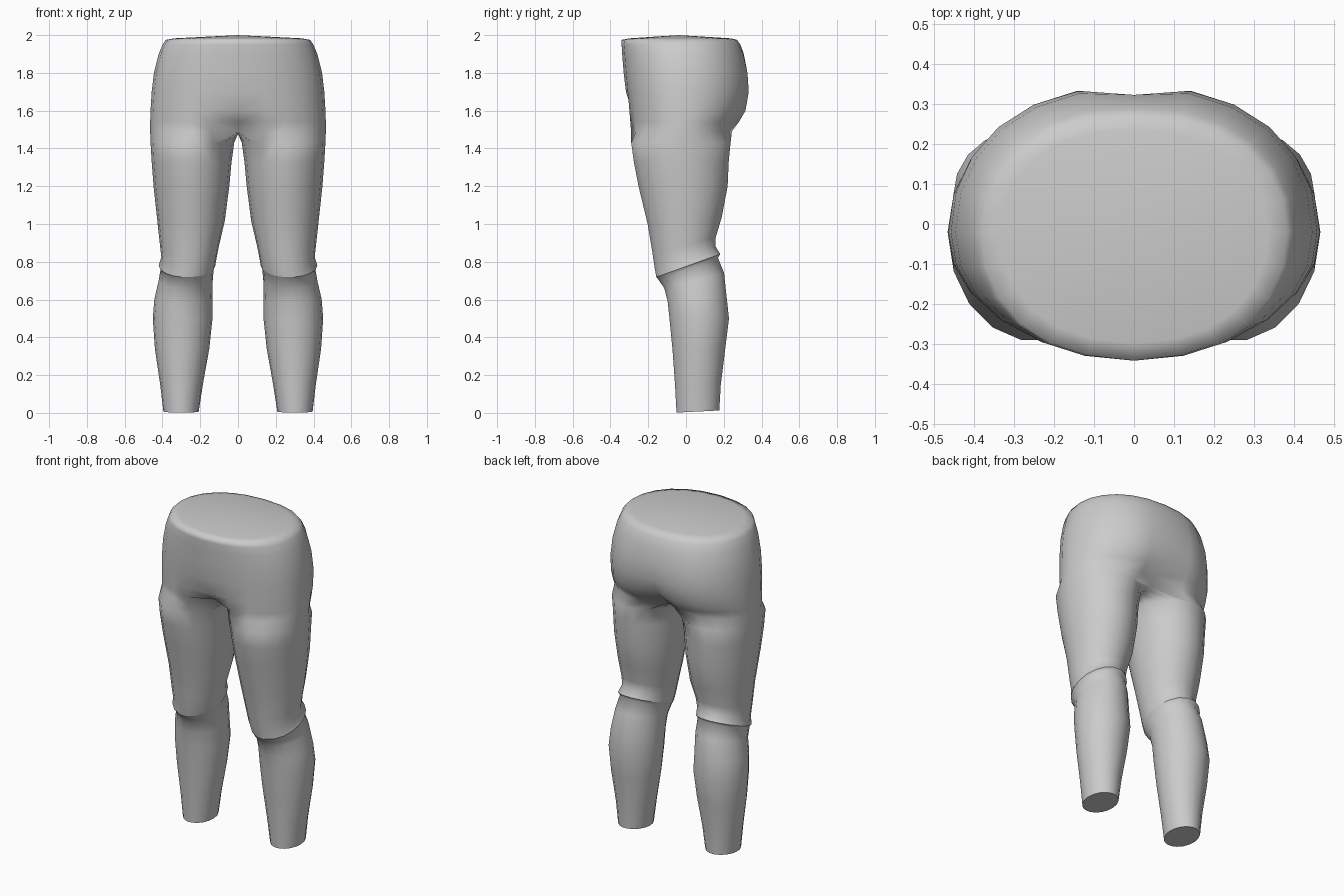
import bpy, bmesh
from math import sin, cos, pi, radians, copysign

OUTER = 12   # segments on the outer arc, front centre to back centre
RING = 18    # segments round one leg

# leg rings: height, inner x, outer x, front y, back y, tilt
LEG = [
    (0.006, 0.208, 0.395, -0.052, 0.178, 0.05),
    (0.15, 0.186, 0.412, -0.060, 0.186, 0.0),
    (0.34, 0.152, 0.440, -0.074, 0.210, 0.0),
    (0.50, 0.135, 0.451, -0.090, 0.230, 0.0),
    (0.60, 0.135, 0.443, -0.100, 0.218, 0.05),
    (0.70, 0.134, 0.420, -0.118, 0.204, 0.25),
    (0.775, 0.128, 0.409, -0.150, 0.172, 0.36),   # tuck under knee fold
    (0.79, 0.120, 0.420, -0.160, 0.184, 0.36),    # knee fold
    (0.84, 0.113, 0.406, -0.168, 0.158, 0.36),
    (0.90, 0.100, 0.413, -0.180, 0.160, 0.25),
    (1.02, 0.070, 0.427, -0.205, 0.192, 0.10),
    (1.20, 0.046, 0.447, -0.255, 0.224, 0.0),
    (1.33, 0.034, 0.457, -0.280, 0.230, 0.0),
    (1.43, 0.020, 0.463, -0.294, 0.240, 0.0),
]
# hip half rings: height, half width, front y, back y, centre front y, centre back y
HIP = [
    (1.49, 0.465, -0.300, 0.252, -0.11, 0.15),
    (1.54, 0.465, -0.304, 0.290, -0.225, 0.215),
    (1.60, 0.463, -0.309, 0.326, -0.285, 0.285),
    (1.70, 0.457, -0.318, 0.344, -0.318, 0.322),
    (1.80, 0.445, -0.327, 0.337, -0.330, 0.322),
    (1.90, 0.420, -0.335, 0.313, -0.338, 0.306),
    (1.95, 0.399, -0.339, 0.290, -0.341, 0.288),
    (1.975, 0.382, -0.338, 0.270, -0.341, 0.270),
    (1.983, 0.335, -0.295, 0.235, -0.297, 0.235),
]


def leg_ring(bm, z, xi, xo, yf, yb, tilt):
    verts = []
    for j in range(RING):
        a = radians(-30 + 360 / RING * j)
        x = (xi + xo) / 2 + (xo - xi) / 2 * sin(a)
        y = (yf + yb) / 2 - (yb - yf) / 2 * cos(a)
        verts.append(bm.verts.new((x, y, z + tilt * (y - 0.04))))
    return verts


def hip_ring(bm, z, w, yf, yb, cf, cb):
    verts, mid = [], -0.02
    for j in range(OUTER + 1):
        a = pi * j / OUTER
        c = cos(a)
        x = w * abs(sin(a)) ** 0.87
        y = mid + ((yf if c > 0 else yb) - mid) * abs(c) ** 0.95
        if j in (0, OUTER):                       # centre line crease
            x, y = 0.0, cf if j == 0 else cb
        verts.append(bm.verts.new((x, y, z)))
    return verts


def bridge(bm, a, b, closed):
    n = len(a) if closed else OUTER
    for j in range(n):
        k = (j + 1) % len(a)
        bm.faces.new((a[j], a[k], b[k], b[j]))


bm = bmesh.new()

# leg from ankle to crotch
legs = [leg_ring(bm, *row) for row in LEG]
for a, b in zip(legs, legs[1:]):
    bridge(bm, a, b, True)
ankle_face = bm.faces.new(legs[0][::-1])

# hips, the first ring also closes along the crotch line
hips = [hip_ring(bm, *row) for row in HIP]
cf, cb = HIP[0][4], HIP[0][5]
n_in = RING - OUTER
crotch = [bm.verts.new((0, cb + (cf - cb) * i / n_in, HIP[0][0] - 0.012 * sin(pi * i / n_in)))
          for i in range(1, n_in)]
bridge(bm, legs[-1], hips[0] + crotch, True)
for a, b in zip(hips, hips[1:]):
    bridge(bm, a, b, False)

# shallow domed waist cap
apex = bm.verts.new((0, -0.04, 2.0))
for j in range(OUTER):
    bm.faces.new((hips[-1][j], hips[-1][j + 1], apex))

for f in bm.faces:
    f.smooth = True
ankle_face.smooth = False
for e in ankle_face.edges:
    e.smooth = False
for ring in legs[7:8]:                            # crisp knee fold
    for j in range(RING):
        bm.edges.get((ring[j], ring[(j + 1) % RING])).smooth = False

mesh = bpy.data.meshes.new("hips_and_legs")
bm.to_mesh(mesh)
bm.free()
body = bpy.data.objects.new("hips_and_legs", mesh)
bpy.context.collection.objects.link(body)

# mirror to the other leg
mirror = body.modifiers.new("mirror", 'MIRROR')
mirror.use_clip = True
mirror.merge_threshold = 0.001
